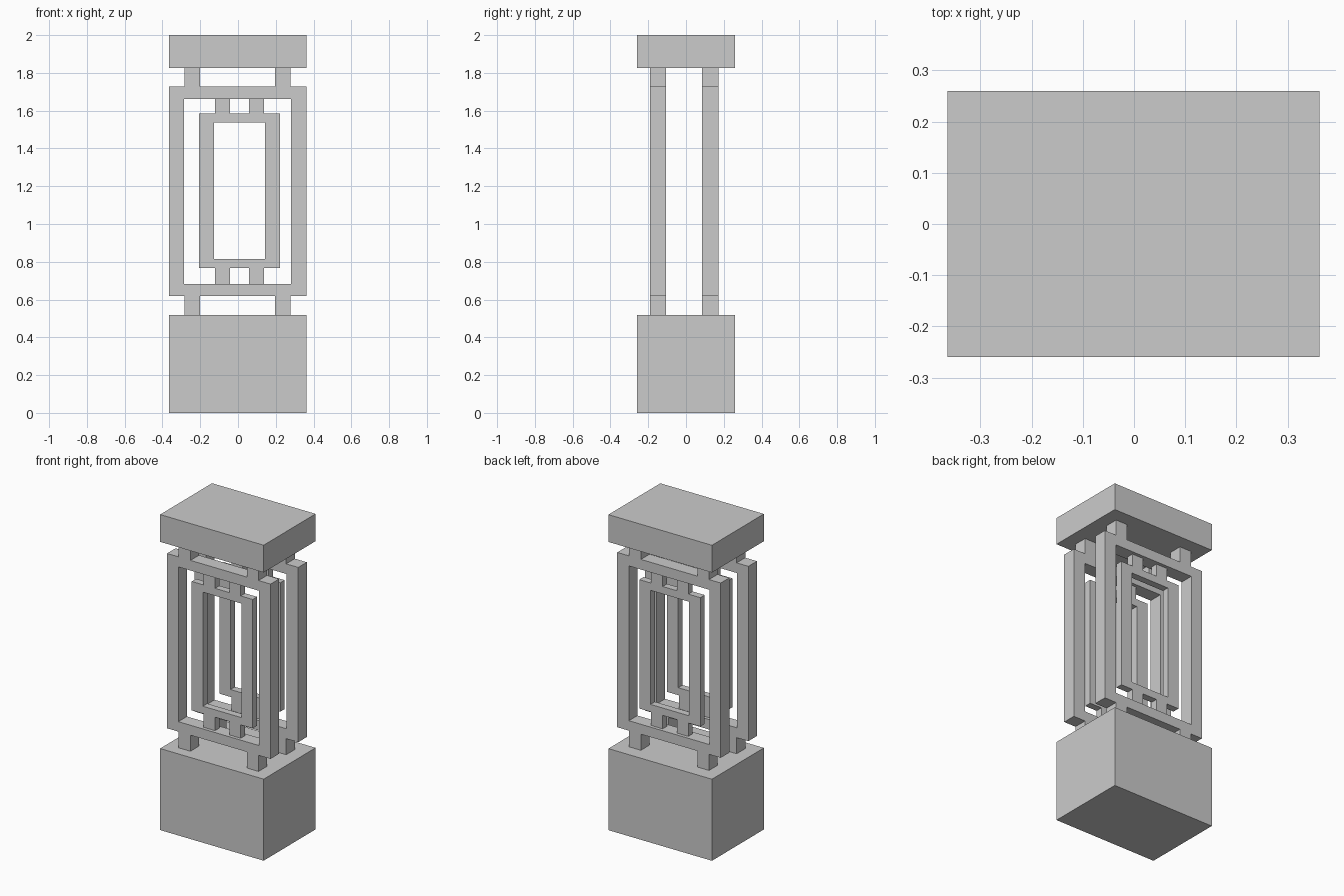
import bpy

cube = bpy.data.objects.get("Cube")
if cube:
    bpy.data.objects.remove(cube, do_unlink=True)

# Single plain stone colour
stone = bpy.data.materials.new("light_grey_stone")
stone.use_nodes = True
grey = (0.6, 0.6, 0.6, 1)
stone.diffuse_color = grey
stone.node_tree.nodes["Principled BSDF"].inputs["Base Color"].default_value = grey


def make_mesh(name, verts, faces):
    mesh = bpy.data.meshes.new(name)
    mesh.from_pydata(verts, [], faces)
    mesh.materials.append(stone)
    obj = bpy.data.objects.new(name, mesh)
    bpy.context.collection.objects.link(obj)
    return obj


def rect(x, z, y):
    return [(x[0], y, z[0]), (x[1], y, z[0]), (x[1], y, z[1]), (x[0], y, z[1])]


def box(name, x, y, z):
    verts = rect(x, z, y[0]) + rect(x, z, y[1])
    faces = [(0, 1, 2, 3), (7, 6, 5, 4)]
    for i in range(4):
        j = (i + 1) % 4
        faces.append((j, i, i + 4, j + 4))
    return make_mesh(name, verts, faces)


def frame(name, x, z, hole_x, hole_z, y):
    """Rectangular frame with a rectangular opening through y."""
    verts = []
    for depth in y:
        verts += rect(x, z, depth) + rect(hole_x, hole_z, depth)
    faces = []
    for i in range(4):
        j = (i + 1) % 4
        faces.append((i, j, j + 4, i + 4))
        faces.append((i + 8, i + 12, j + 12, j + 8))
        faces.append((j, i, i + 8, j + 8))
        faces.append((i + 4, j + 4, j + 12, i + 12))
    return make_mesh(name, verts, faces)


# Solid base and cap
width, depth = (-0.364, 0.362), (-0.26, 0.26)
box("base", width, depth, (0, 0.517))
box("cap", width, depth, (1.827, 2))

# Two lattice screens, each a frame hung within a frame
for side, mid in (("front", -0.148), ("back", 0.129)):
    outer_y = (mid - 0.043, mid + 0.043)
    inner_y = (mid - 0.022, mid + 0.022)
    frame(side + "_outer_frame", width, (0.619, 1.727),
          (-0.285, 0.28), (0.682, 1.663), outer_y)
    frame(side + "_inner_frame", (-0.206, 0.222), (0.767, 1.584),
          (-0.127, 0.143), (0.814, 1.537), inner_y)

    # Blocks joining the outer frame to the base and cap
    for end, z in (("lower", (0.517, 0.619)), ("upper", (1.727, 1.827))):
        for hand, x in (("right", (-0.282, -0.2)), ("left", (0.196, 0.278))):
            box(f"{side}_{end}_{hand}_post", x, outer_y, z)

    # Blocks joining the inner frame to the outer frame
    for end, z in (("lower", (0.682, 0.767)), ("upper", (1.584, 1.663))):
        for hand, x in (("right", (-0.122, -0.042)), ("left", (0.058, 0.138))):
            box(f"{side}_{end}_{hand}_spacer", x, inner_y, z)
